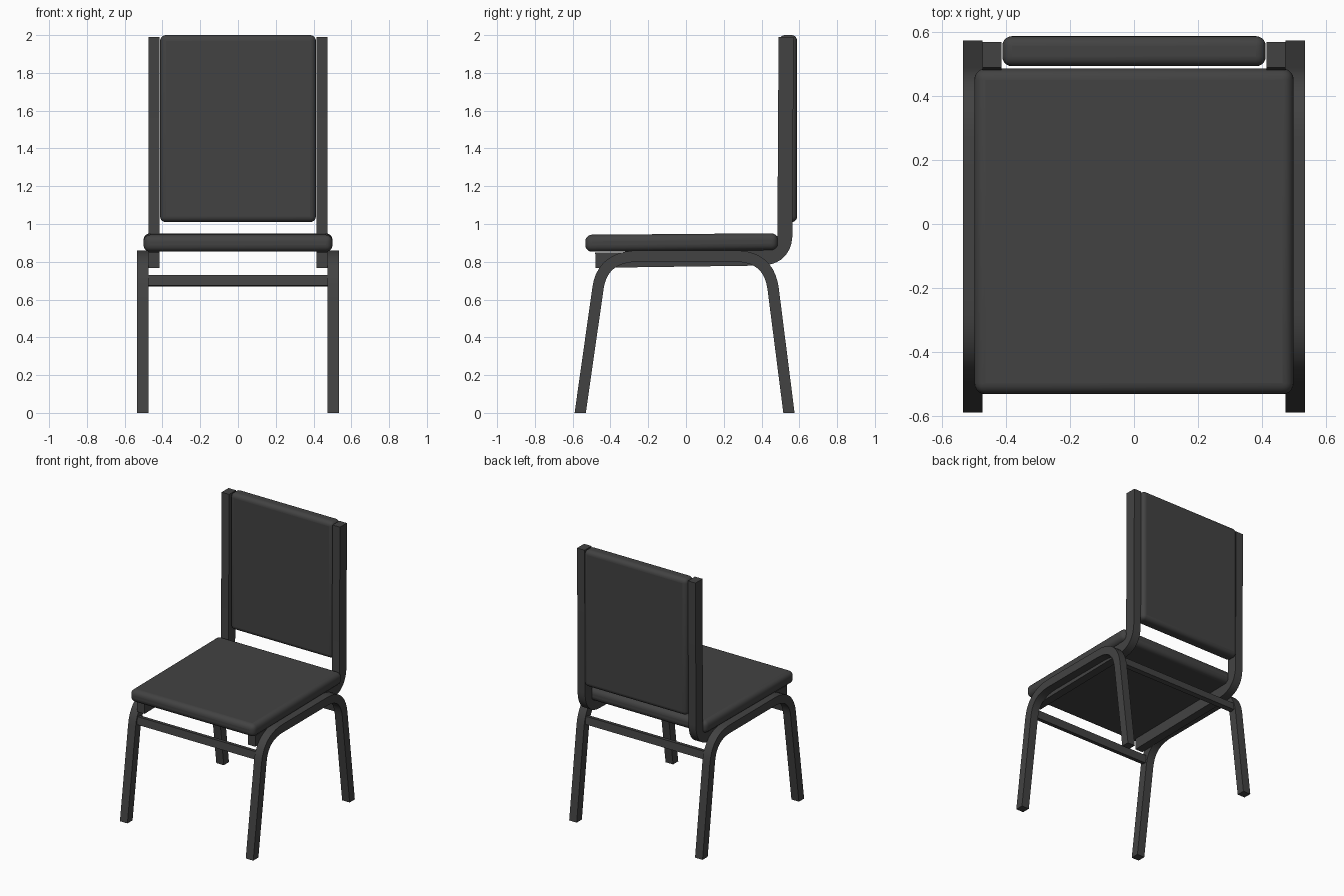
import bpy, bmesh, math
from mathutils import Vector

if "Cube" in bpy.data.objects:
    bpy.data.objects.remove(bpy.data.objects["Cube"])

dark = bpy.data.materials.new("dark_grey")
dark.diffuse_color = (0.055, 0.055, 0.055, 1)
dark.use_nodes = True
dark.node_tree.nodes["Principled BSDF"].inputs["Base Color"].default_value = dark.diffuse_color


def finish(ob, angle=30):
    ob.data.materials.append(dark)
    bpy.ops.object.select_all(action='DESELECT')
    bpy.context.view_layer.objects.active = ob
    ob.select_set(True)
    bpy.ops.object.shade_smooth_by_angle(angle=math.radians(angle))


def bend(a, c, b, n=10):
    """Rounded corner from a to b around control point c (y, z)."""
    a, b, c = Vector(a), Vector(b), Vector(c)
    return [a * (1 - t) ** 2 + c * 2 * t * (1 - t) + b * t * t
            for t in (i / n for i in range(n + 1))]


def bent_bar(name, path, x, width, thick):
    """Rectangular tube swept along a path in the side plane."""
    path = [Vector(p) for p in path]
    bm = bmesh.new()
    rings = []
    for i, p in enumerate(path):
        d = (path[min(i + 1, len(path) - 1)] - path[max(i - 1, 0)]).normalized()
        n = Vector((-d.y, d.x)) * thick / 2
        ring = []
        for q, sx in ((p + n, -1), (p + n, 1), (p - n, 1), (p - n, -1)):
            z = 0 if p.y == 0 else q.y      # feet are cut flat on the floor
            ring.append(bm.verts.new((x + sx * width / 2, q.x, z)))
        rings.append(ring)
    for r, s in zip(rings, rings[1:]):
        for k in range(4):
            bm.faces.new((r[k], r[(k + 1) % 4], s[(k + 1) % 4], s[k]))
    bm.faces.new(rings[0])
    bm.faces.new(rings[-1])
    bmesh.ops.recalc_face_normals(bm, faces=bm.faces)
    me = bpy.data.meshes.new(name)
    bm.to_mesh(me)
    bm.free()
    ob = bpy.data.objects.new(name, me)
    bpy.context.collection.objects.link(ob)
    finish(ob)


def box(name, loc, size, bevel=0, tilt=0):
    bpy.ops.mesh.primitive_cube_add(size=1, location=loc, rotation=(tilt, 0, 0))
    ob = bpy.context.object
    ob.name = name
    ob.scale = size
    bpy.ops.object.transform_apply(location=False, rotation=False, scale=True)
    if bevel:
        m = ob.modifiers.new("rounding", 'BEVEL')
        m.width, m.segments = bevel, 5
    finish(ob, 40)


# Arched leg frames and L-shaped seat/back rails on both sides
legs = ([(-0.56, 0)] + bend((-0.466, 0.66), (-0.442, 0.83), (-0.25, 0.83))
        + bend((0.26, 0.83), (0.437, 0.83), (0.461, 0.66)) + [(0.545, 0)])
rail = ([(-0.48, 0.808)] + bend((0.40, 0.82), (0.522, 0.825), (0.524, 0.95))
        + [(0.53, 1.99)])
for side, s in (("left", -1), ("right", 1)):
    bent_bar(side + "_leg_frame", legs, s * 0.505, 0.06, 0.06)
    bent_bar(side + "_back_rail", rail, s * 0.445, 0.06, 0.08)

# Crossbars between the legs
box("front_crossbar", (0, -0.46, 0.70), (0.96, 0.035, 0.055), tilt=-0.15)
box("rear_crossbar", (0, 0.455, 0.70), (0.96, 0.035, 0.055), tilt=0.15)

# Cushions
box("seat", (0, -0.023, 0.902), (1.0, 1.02, 0.09), 0.035, 0.008)
box("backrest", (0, 0.541, 1.505), (0.825, 0.094, 0.99), 0.03)
